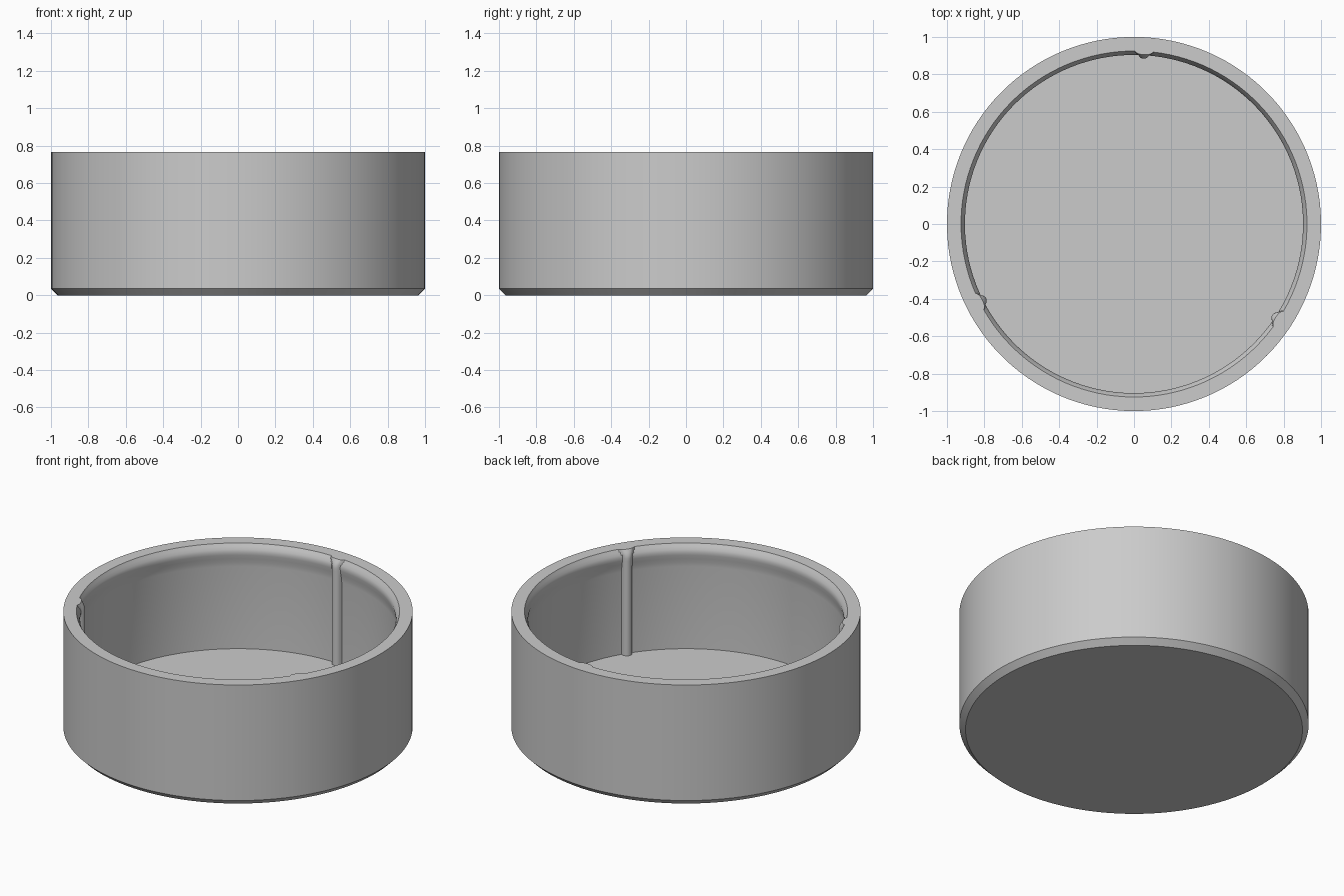
import bpy, bmesh, math

if "Cube" in bpy.data.objects:
    bpy.data.objects.remove(bpy.data.objects["Cube"])

RIB_ANGLES = [math.radians(a) for a in (86.7, 206.7, 326.7)]

# Angular columns: fine across each rib, even in between
columns = []
FINE, STEP, GAP = 12, 0.004, 40
edge = FINE * STEP / 0.92
for a in RIB_ANGLES:
    for k in range(-FINE, FINE + 1):
        columns.append((a + k * STEP / 0.92, k * STEP))
    span = math.radians(120) - 2 * edge
    for k in range(1, GAP):
        columns.append((a + edge + span * k / GAP, None))

# Profile rows: radius, height, rib (half width, centre radius, depth) or None
STRAIGHT = (0.031, 0.916, 0.031)
rows = [
    (0.965, 0.0, None), (1.0, 0.035, None), (1.0, 0.765, None),  # outer shell
    (0.925, 0.765, (0.047, 0.925, 0.018)),                       # rim, flared rib
    (0.916, 0.748, (0.040, 0.920, 0.024)),
    (0.908, 0.732, (0.033, 0.917, 0.029)),
    (0.904, 0.715, STRAIGHT),                                    # retaining bead
    (0.906, 0.697, STRAIGHT), (0.911, 0.672, STRAIGHT),
    (0.916, 0.648, STRAIGHT), (0.919, 0.620, STRAIGHT),
    (0.919, 0.10, STRAIGHT),                                     # wall foot
]


def radius(wall, rib, s):
    """Wall radius, pulled inward where a rib stands proud of it."""
    if rib is None or s is None or abs(s) >= rib[0]:
        return wall
    half, centre, depth = rib
    return min(wall, centre - depth * math.sqrt(1 - (s / half) ** 2))


bm = bmesh.new()
rings = []
for wall, z, rib in rows:
    ring = []
    for t, s in columns:
        r = radius(wall, rib, s)
        ring.append(bm.verts.new((r * math.cos(t), r * math.sin(t), z)))
    rings.append(ring)

n = len(columns)
for low, high in zip(rings, rings[1:]):
    for i in range(n):
        j = (i + 1) % n
        bm.faces.new((low[i], low[j], high[j], high[i]))
bm.faces.new(rings[0][::-1])   # underside
bm.faces.new(rings[-1])        # inner floor
bmesh.ops.recalc_face_normals(bm, faces=bm.faces)

mesh = bpy.data.meshes.new("round_cup")
bm.to_mesh(mesh)
bm.free()
cup = bpy.data.objects.new("round_cup", mesh)
bpy.context.collection.objects.link(cup)

# Single grey plastic
grey = bpy.data.materials.new("plain_grey")
grey.diffuse_color = (0.6, 0.6, 0.6, 1)
grey.use_nodes = True
grey.node_tree.nodes["Principled BSDF"].inputs["Base Color"].default_value = grey.diffuse_color
mesh.materials.append(grey)

bpy.context.view_layer.objects.active = cup
cup.select_set(True)
bpy.ops.object.shade_smooth_by_angle(angle=math.radians(30))
